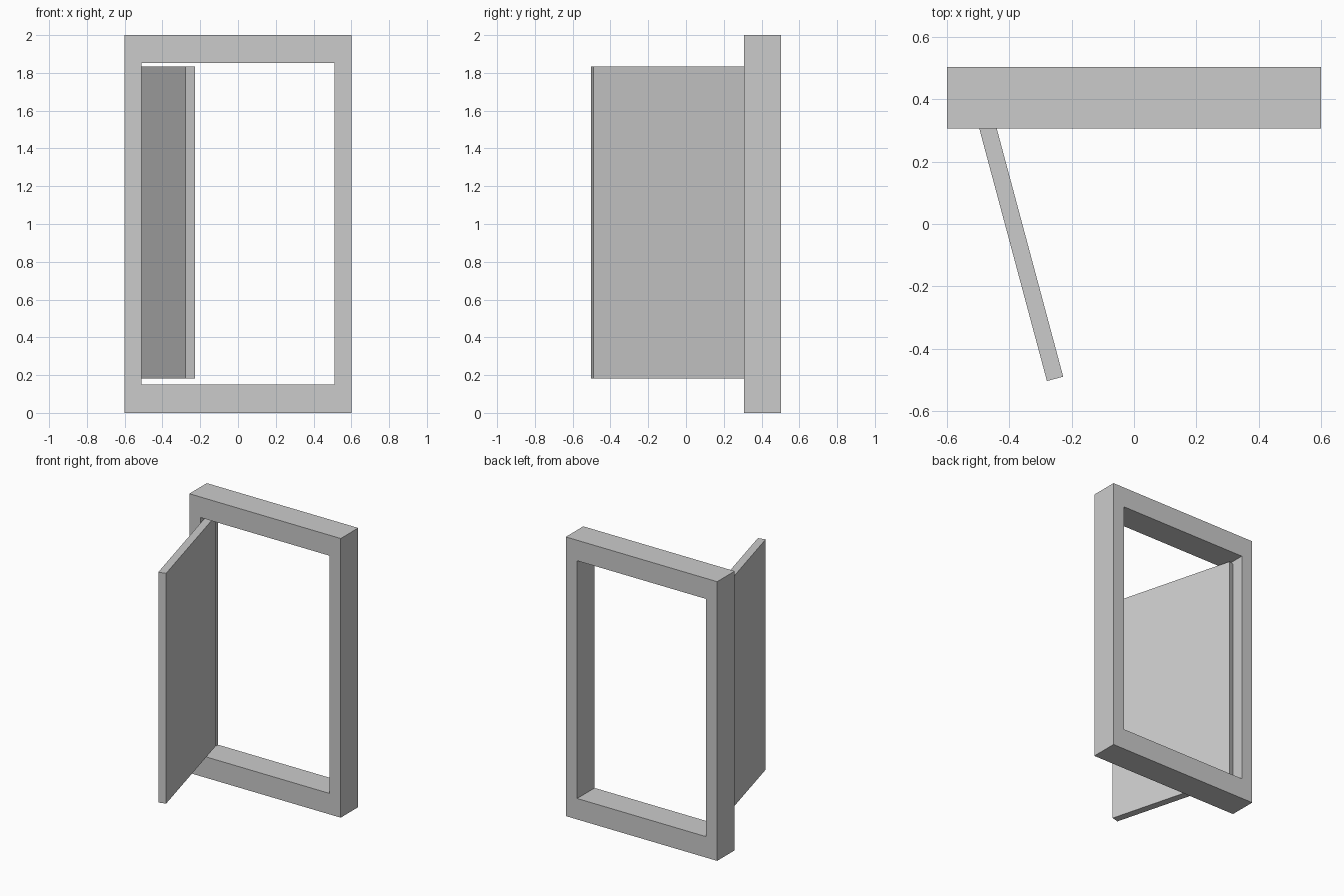
import bpy, bmesh, math
from mathutils import Vector

if "Cube" in bpy.data.objects:
    bpy.data.objects.remove(bpy.data.objects["Cube"])


def make_object(name, bm):
    bmesh.ops.recalc_face_normals(bm, faces=bm.faces)
    mesh = bpy.data.meshes.new(name)
    bm.to_mesh(mesh)
    bm.free()
    obj = bpy.data.objects.new(name, mesh)
    bpy.context.collection.objects.link(obj)
    return obj


def rectangle(half_width, low, high):
    return [(-half_width, low), (half_width, low), (half_width, high), (-half_width, high)]


# Door frame: flat rectangular ring extruded through its depth
FRONT, BACK = 0.306, 0.504
bm = bmesh.new()
outer = [bm.verts.new((x, FRONT, z)) for x, z in rectangle(0.6, 0.0, 2.0)]
inner = [bm.verts.new((x, FRONT, z)) for x, z in rectangle(0.51, 0.15, 1.853)]
for i in range(4):
    j = (i + 1) % 4
    bm.faces.new((outer[i], outer[j], inner[j], inner[i]))
ring = bmesh.ops.extrude_face_region(bm, geom=bm.faces[:], use_keep_orig=True)
moved = [g for g in ring["geom"] if isinstance(g, bmesh.types.BMVert)]
bmesh.ops.translate(bm, verts=moved, vec=(0, BACK - FRONT, 0))
make_object("door_frame", bm)

# Door leaf: thin slab with its origin on the hinge edge, swung open to the front
WIDTH, THICKNESS, HEIGHT = 0.946, 0.054, 1.65
bm = bmesh.new()
bmesh.ops.create_cube(bm, size=1)
bmesh.ops.scale(bm, vec=(WIDTH, THICKNESS, HEIGHT), verts=bm.verts)
bmesh.ops.translate(bm, vec=(WIDTH / 2, 0, 0), verts=bm.verts)
door = make_object("door_leaf", bm)
door.location = Vector((-0.498, 0.417, 1.008))
door.rotation_euler.z = math.radians(-75)
